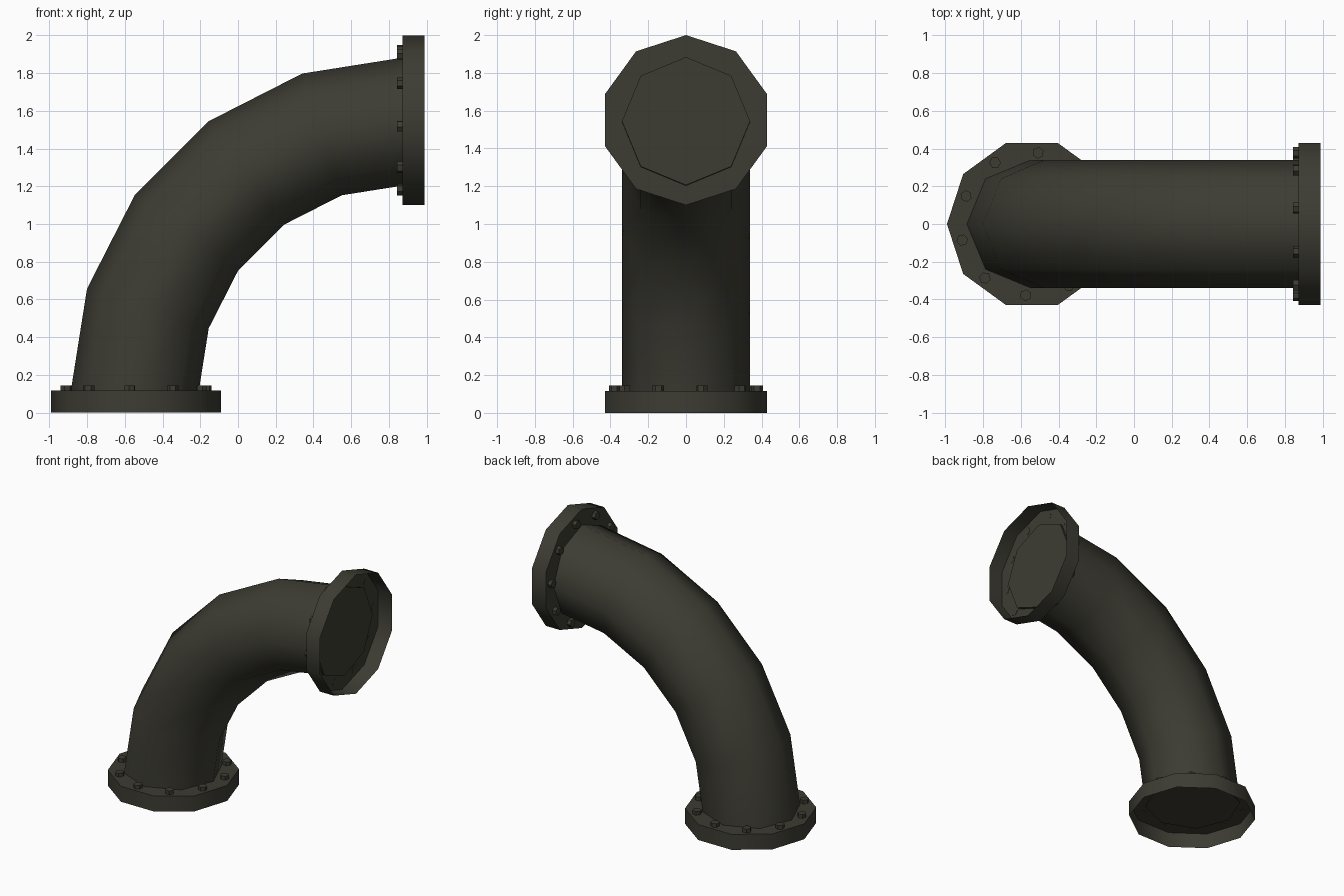
import bpy, bmesh, math
from mathutils import Matrix, Vector

if "Cube" in bpy.data.objects:
    bpy.data.objects.remove(bpy.data.objects["Cube"])

# one dark olive-grey paint for everything
paint = bpy.data.materials.new("dark_olive_iron")
paint.diffuse_color = (0.046, 0.045, 0.033, 1)
paint.use_nodes = True
paint.node_tree.nodes["Principled BSDF"].inputs["Base Color"].default_value = paint.diffuse_color

THICK = 0.117          # flange thickness
BASE_X, TOP_Z, END_X = -0.541, 1.55, 0.988


def loft(bm, rings, cap_start=False, cap_end=False, smooth=True):
    """Skin a list of point rings; side faces smooth, caps flat."""
    vs = [[bm.verts.new(p) for p in ring] for ring in rings]
    n = len(vs[0])
    for a, b in zip(vs, vs[1:]):
        for i in range(n):
            j = (i + 1) % n
            bm.faces.new((a[i], a[j], b[j], b[i])).smooth = smooth
    if cap_start:
        bm.faces.new(vs[0][::-1])
    if cap_end:
        bm.faces.new(vs[-1])


def circle(r, n, z, cx=0, cy=0, turn=0):
    return [Vector((cx + r * math.cos(turn + math.tau * i / n),
                    cy + r * math.sin(turn + math.tau * i / n), z)) for i in range(n)]


def finish(bm, name, matrix=Matrix()):
    mesh = bpy.data.meshes.new(name)
    bm.to_mesh(mesh)
    bm.free()
    mesh.materials.append(paint)
    obj = bpy.data.objects.new(name, mesh)
    obj.matrix_world = matrix
    bpy.context.collection.objects.link(obj)


# bent pipe: octagonal section swept through a quarter turn in five segments
bend = Vector((0.889, 0, 0.108))
R, r = 1.437, 0.339
rings = []
for k in range(6):
    a = math.radians(18 * k)
    rings.append([bend + Vector((-(R - p.x) * math.cos(a), p.y, (R - p.x) * math.sin(a)))
                  for p in circle(r, 8, 0)])
bm = bmesh.new()
loft(bm, rings, True, True)
finish(bm, "bent_pipe")

# the same flange and bolt ring at both ends, the upper one turned on its side
ends = {"lower": Matrix.Translation((BASE_X, 0, 0)),
        "upper": Matrix.Translation((END_X, 0, TOP_Z)) @ Matrix.Rotation(-math.pi / 2, 4, 'Y')}
for end, matrix in ends.items():
    # flange: ten-sided cup, open on the outer side
    bm = bmesh.new()
    loft(bm, [circle(0.45, 10, 0), circle(0.45, 10, THICK)], cap_end=True)
    finish(bm, end + "_flange", matrix)

    # ten hexagonal bolts
    bm = bmesh.new()
    for k in range(10):
        a = math.radians(13 + 36 * k)
        x, y = 0.379 * math.cos(a), 0.379 * math.sin(a)
        loft(bm, [circle(0.031, 6, z, x, y, a) for z in (THICK - 0.002, 0.145)],
             True, True, smooth=False)
    finish(bm, end + "_bolts", matrix)
